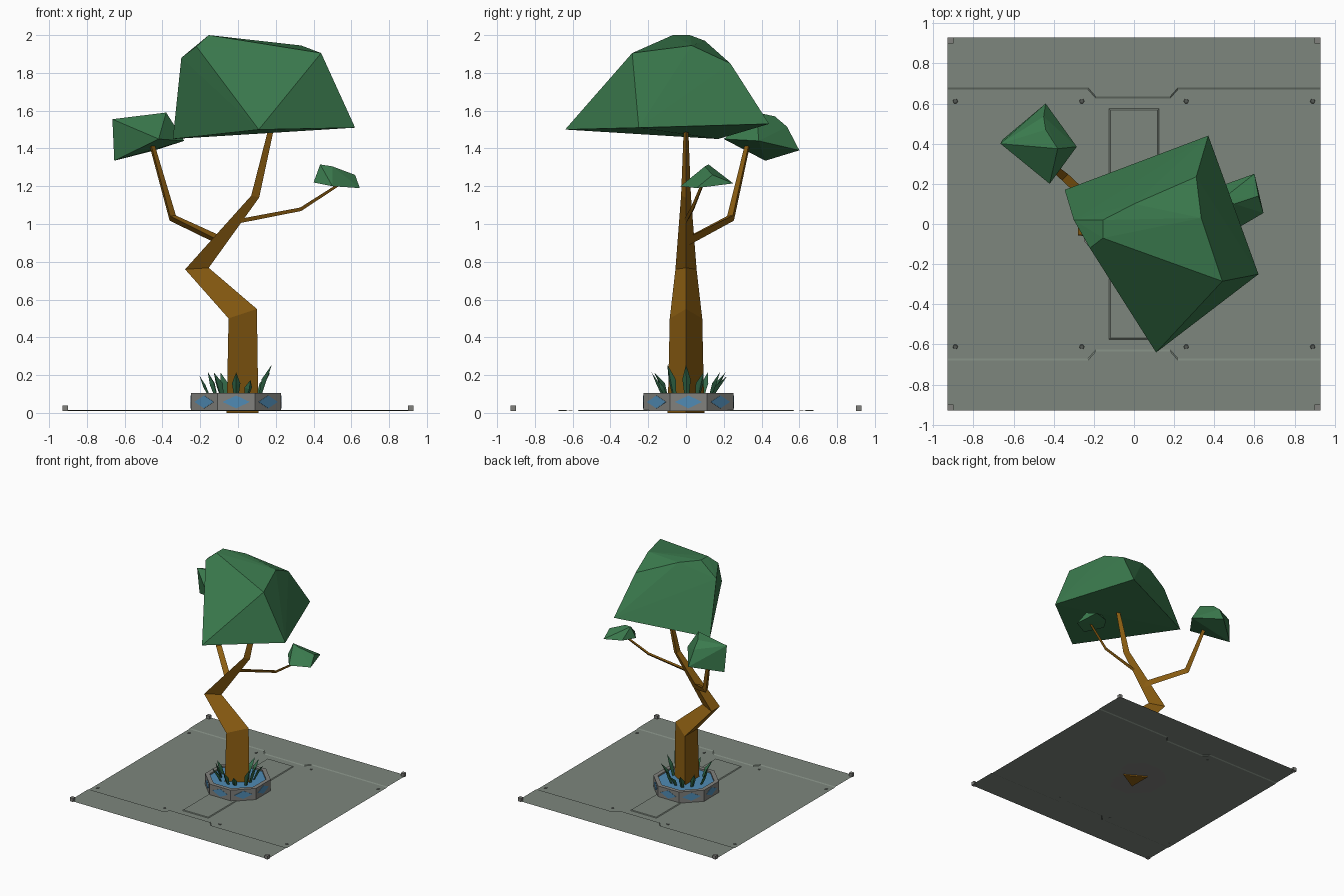
import bpy, bmesh, math, random
from mathutils import Vector

if "Cube" in bpy.data.objects:
    bpy.data.objects.remove(bpy.data.objects["Cube"])

random.seed(4)


def mat(name, rgb):
    m = bpy.data.materials.new(name)
    m.diffuse_color = (*rgb, 1)
    m.use_nodes = True
    m.node_tree.nodes["Principled BSDF"].inputs["Base Color"].default_value = m.diffuse_color
    return m


LEAF = mat("leaf green", (0.043, 0.195, 0.075))
GRASS = mat("grass green", (0.034, 0.15, 0.07))
WOOD = mat("brown wood", (0.27, 0.115, 0.006))
PLATE = mat("floor grey", (0.205, 0.24, 0.205))
STONE = mat("stone grey", (0.22, 0.22, 0.205))
DARK = mat("dark grey", (0.09, 0.10, 0.09))
BLUE = mat("water blue", (0.08, 0.26, 0.46))


def finish(bm, name, material, fix=True):
    if fix:
        bmesh.ops.recalc_face_normals(bm, faces=bm.faces)
    me = bpy.data.meshes.new(name)
    bm.to_mesh(me)
    bm.free()
    me.materials.append(material)
    ob = bpy.data.objects.new(name, me)
    bpy.context.collection.objects.link(ob)
    return ob


def hull(name, pts, material):
    bm = bmesh.new()
    vs = [bm.verts.new(p) for p in pts]
    r = bmesh.ops.convex_hull(bm, input=vs)
    junk = [v for v in r["geom_interior"] + r["geom_unused"] if isinstance(v, bmesh.types.BMVert)]
    bmesh.ops.delete(bm, geom=list(set(junk)), context='VERTS')
    return finish(bm, name, material)


def loft(name, rings, material):
    """Skin a stack of equal point rings and cap both ends."""
    bm = bmesh.new()
    rv = [[bm.verts.new(p) for p in r] for r in rings]
    n = len(rv[0])
    for a, b in zip(rv, rv[1:]):
        for i in range(n):
            j = (i + 1) % n
            bm.faces.new((a[i], a[j], b[j], b[i]))
    bm.faces.new(rv[0])
    bm.faces.new(rv[-1])
    return finish(bm, name, material)


def ngon(cx, cy, z, r, n, turn=0):
    return [(cx + r * math.cos(turn + math.tau * i / n),
             cy + r * math.sin(turn + math.tau * i / n), z) for i in range(n)]


# floor plate: raised front and back panels, recessed middle, sloped steps
HI, LO, E = 0.015, 0.010, 0.93
step = [(-E, .68), (-.23, .68), (-.19, .635), (.18, .635), (.22, .68), (E, .68)]
bm = bmesh.new()


def face(pts):
    f = bm.faces.new([bm.verts.new(p) for p in pts])
    f.normal_update()
    if f.normal.z < 0:
        f.normal_flip()


for s in (1, -1):
    top = [(x, s * y, HI) for x, y in step]
    low = [(x, s * (y - .009), LO) for x, y in step]
    face(top + [(E, s * E, HI), (-E, s * E, HI)])
    for i in range(5):
        face([top[i], top[i + 1], low[i + 1], low[i]])
mid = [(x, y - .009, LO) for x, y in step]
face(mid + [(x, -y, z) for x, y, z in reversed(mid)])
# raised walkway in the middle
a = [(-.124, -.574, LO), (.124, -.574, LO), (.124, .574, LO), (-.124, .574, LO)]
b = [(x * .95, y * .99, HI) for x, y, z in a]
face(b)
for i in range(4):
    face([a[i], a[(i + 1) % 4], b[(i + 1) % 4], b[i]])
finish(bm, "floor_plate", PLATE, fix=False)

# bolts and corner blocks
for s in (1, -1):
    for x in (-.89, -.26, .26, .89):
        loft("bolt", [ngon(x, s * .612, LO, .013, 6), ngon(x, s * .612, LO + .003, .011, 6)], DARK)
    for t in (1, -1):
        cx, cy, h = t * .915, s * .915, .015 * math.sqrt(2)
        loft("corner_block", [ngon(cx, cy, .01, h, 4, math.pi / 4),
                              ngon(cx, cy, .04, h, 4, math.pi / 4)], STONE)

# octagonal planter with water and diamond panels
CX, CY, T = -.01, .013, math.pi / 8
loft("planter_ring", [ngon(CX, CY, .01, .258, 8, T), ngon(CX, CY, .105, .258, 8, T),
                      ngon(CX, CY, .105, .222, 8, T), ngon(CX, CY, .085, .222, 8, T)], STONE)
loft("water", [ngon(CX, CY, .08, .224, 8, T), ngon(CX, CY, .092, .224, 8, T)], BLUE)
flat = .258 * math.cos(T)
for k in range(8):
    ang = k * math.pi / 4
    out, side = Vector((math.cos(ang), math.sin(ang), 0)), Vector((-math.sin(ang), math.cos(ang), 0))
    c = Vector((CX, CY, .058)) + out * flat
    up = Vector((0, 0, .034))
    dia = [c + side * .072, c + up, c - side * .072, c - up]
    loft("diamond_panel", [[p - out * .002 for p in dia], [p + out * .002 for p in dia]], BLUE)

# three-sided trunk: (back pair x, z, half width, ridge x, z)
trunk = [(-.06, .0, .097, .108, .0), (-.05, .50, .086, .10, .55), (-.28, .76, .056, -.155, .768),
         (.07, 1.15, .026, .112, 1.14), (.175, 1.56, .01, .20, 1.55)]
loft("trunk", [[(px, -w, pz), (rx, 0, rz), (px, w, pz)] for px, pz, w, rx, rz in trunk], WOOD)


# three-sided branches along a bent path
def branch(name, path, radii):
    path = [Vector(p) for p in path]
    rings = []
    for i, (p, r) in enumerate(zip(path, radii)):
        d = (path[min(i + 1, len(path) - 1)] - path[max(i - 1, 0)]).normalized()
        u = d.cross(Vector((0.3, -1, 0.2))).normalized()
        v = d.cross(u)
        rings.append([p + u * r * math.cos(q) + v * r * math.sin(q)
                      for q in (0, math.tau / 3, 2 * math.tau / 3)])
    loft(name, rings, WOOD)


branch("left_branch", [(-.09, 0, .91), (-.35, .24, 1.035), (-.46, .33, 1.43)], (.027, .025, .016))
branch("right_branch", [(-.01, 0, 1.015), (.33, .035, 1.08), (.54, .09, 1.215)], (.014, .012, .009))

# faceted leaf crowns
hull("main_crown", [(.11, -.64, 1.50), (.62, -.25, 1.51), (.37, .44, 1.53), (-.345, .17, 1.45),
                    (-.3, .02, 1.88), (-.22, -.12, 1.94), (-.155, .02, 2.0), (-.155, -.07, 2.0),
                    (.31, .235, 1.85), (.44, -.285, 1.905), (.335, .03, 1.945), (0, .1, 1.97)], LEAF)
hull("left_crown", [(-.665, .40, 1.555), (-.655, .42, 1.335), (-.44, .6, 1.39), (-.285, .385, 1.44),
                    (-.42, .2, 1.45), (-.38, .375, 1.59), (-.45, .535, 1.515), (-.44, .47, 1.57)], LEAF)
hull("right_crown", [(.4, .1, 1.22), (.5, -.03, 1.2), (.645, .055, 1.19), (.6, .25, 1.215),
                     (.435, .12, 1.315), (.62, .14, 1.26), (.5, .1, 1.305), (.46, .2, 1.22)], LEAF)

# grass blades leaning outward around the trunk
for k in range(12):
    ang = math.tau * (k + random.uniform(-.25, .25)) / 12
    d, s = Vector((math.cos(ang), math.sin(ang), 0)), Vector((-math.sin(ang), math.cos(ang), 0))
    z = Vector((0, 0, 1))
    base = Vector((CX, CY, .085)) + d * random.uniform(.12, .145)
    h = random.choice((.09, .11, .13, .17))
    m = base + d * .025 + z * h * .55
    tip = base + d * random.uniform(.05, .085) + z * h
    hull("grass_blade", [base - s * .012, base + s * .012, m - s * .022, m + s * .022,
                         m + d * .012 - z * .01, base + d * .008, tip], GRASS)
